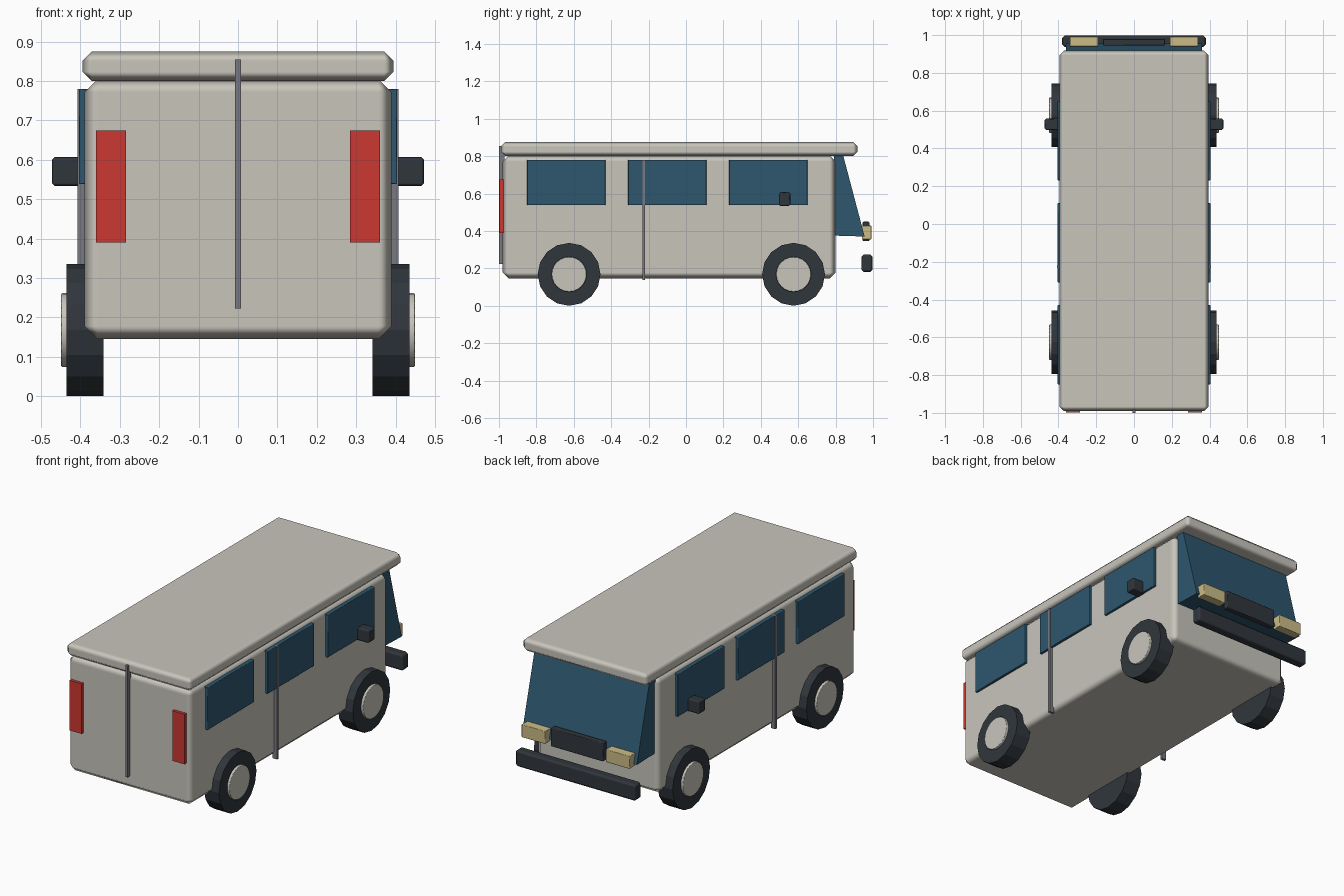
import bpy, bmesh, math
from mathutils import Vector

cube = bpy.data.objects.get("Cube")
if cube:
    bpy.data.objects.remove(cube, do_unlink=True)


def material(name, rgb):
    m = bpy.data.materials.new(name)
    m.use_nodes = True
    color = (*rgb, 1)
    m.diffuse_color = color
    m.node_tree.nodes["Principled BSDF"].inputs["Base Color"].default_value = color
    return m


PAINT = material("warm_grey_paint", (0.58, 0.56, 0.50))
GLASS = material("blue_glass", (0.026, 0.095, 0.155))
RUBBER = material("dark_rubber", (0.03, 0.037, 0.046))
METAL = material("trim_metal", (0.19, 0.19, 0.22))
RED = material("tail_red", (0.60, 0.04, 0.032))
CREAM = material("headlight_cream", (0.60, 0.50, 0.24))


def finish(name, bm, mat, bevel=0, segments=1):
    bmesh.ops.recalc_face_normals(bm, faces=bm.faces)
    mesh = bpy.data.meshes.new(name)
    bm.to_mesh(mesh)
    bm.free()
    mesh.materials.append(mat)
    ob = bpy.data.objects.new(name, mesh)
    bpy.context.collection.objects.link(ob)
    if bevel:
        mod = ob.modifiers.new("bevel", 'BEVEL')
        mod.width = bevel
        mod.segments = segments
        mod.limit_method = 'ANGLE'
        mod.harden_normals = True
        mesh.shade_smooth()
    return ob


def box(name, x, y, z, mat, bevel=0, segments=1):
    """Box from its (low, high) extents on each axis."""
    bm = bmesh.new()
    bmesh.ops.create_cube(bm, size=1)
    for v in bm.verts:
        v.co = Vector([(lo + hi) / 2 + c * (hi - lo)
                       for c, (lo, hi) in zip(v.co, (x, y, z))])
    return finish(name, bm, mat, bevel, segments)


def side_box(name, s, x, *args):
    return box(name, sorted((s * x[0], s * x[1])), *args)


def disc(name, s, x, y, z, radius, sides, mat, bevel=0):
    """Cylinder along x between two distances from the centre line."""
    bm = bmesh.new()
    bmesh.ops.create_cone(bm, cap_ends=True, segments=sides,
                          radius1=radius, radius2=radius, depth=x[1] - x[0])
    for v in bm.verts:
        a, b, c = v.co
        v.co = (s * (sum(x) / 2 + c), y + b, z + a)
    return finish(name, bm, mat, bevel)


# Shell
box("body", (-0.39, 0.39), (-0.98, 0.80), (0.145, 0.805), PAINT, 0.033)
box("roof", (-0.395, 0.395), (-0.99, 0.918), (0.80, 0.875), PAINT, 0.024)

# Sloping windscreen wedge
bm = bmesh.new()
profile = [(0.79, 0.375), (0.955, 0.37), (0.84, 0.805), (0.79, 0.805)]
face = bm.faces.new([bm.verts.new((-0.36, y, z)) for y, z in profile])
ext = bmesh.ops.extrude_face_region(bm, geom=[face])
moved = [g for g in ext["geom"] if isinstance(g, bmesh.types.BMVert)]
bmesh.ops.translate(bm, verts=moved, vec=(0.72, 0, 0))
finish("windscreen", bm, GLASS)

# Front trim
box("bumper", (-0.38, 0.38), (0.937, 0.998), (0.18, 0.275), RUBBER, 0.014)
box("grille", (-0.165, 0.165), (0.945, 0.98), (0.345, 0.45), RUBBER, 0.004)

# Rear door seam
box("rear_seam", (-0.007, 0.007), (-1.0, -0.97), (0.222, 0.855), METAL)

# Parts on both sides
for s, side in ((1, "left"), (-1, "right")):
    for i, y in enumerate((-0.64, -0.10, 0.44)):
        side_box(f"window_{side}_{i + 1}", s, (0.38, 0.404),
                 (y - 0.21, y + 0.21), (0.538, 0.78), GLASS, 0.003)
    side_box(f"door_seam_{side}", s, (0.38, 0.408),
             (-0.232, -0.218), (0.138, 0.78), METAL)
    side_box(f"mirror_{side}", s, (0.385, 0.473),
             (0.497, 0.558), (0.533, 0.607), RUBBER, 0.008)
    side_box(f"tail_light_{side}", s, (0.285, 0.361),
             (-0.997, -0.97), (0.39, 0.674), RED)
    side_box(f"headlight_{side}", s, (0.19, 0.34),
             (0.94, 0.992), (0.355, 0.428), CREAM, 0.003)
    for end, y in (("front", 0.575), ("rear", -0.625)):
        disc(f"{end}_{side}_tyre", s, (0.342, 0.436), y, 0.168, 0.168, 16, RUBBER)
        disc(f"{end}_{side}_hub", s, (0.36, 0.45), y, 0.168, 0.094, 24, PAINT, 0.004)
